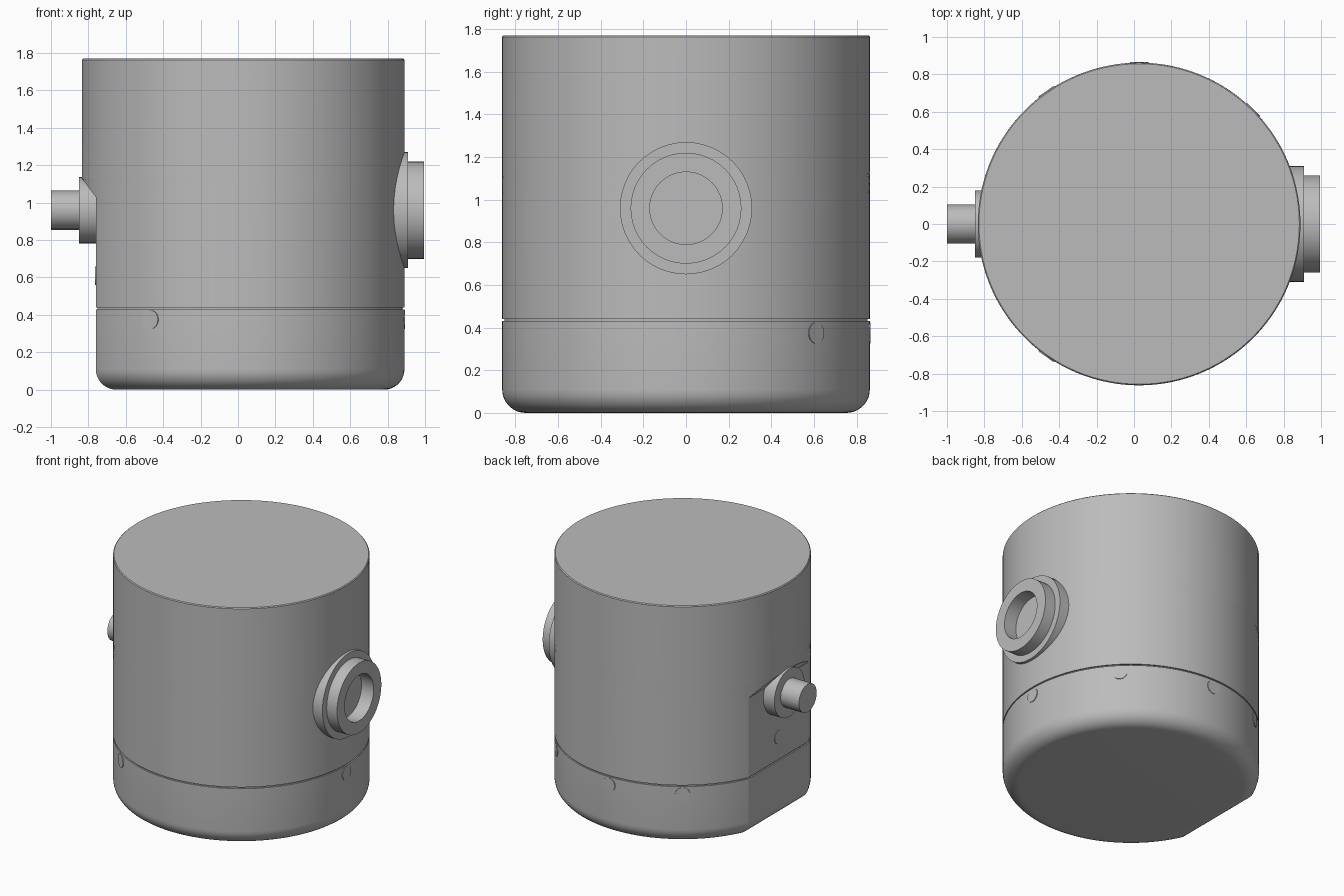
import bpy
import bmesh
import math
from mathutils import Matrix, Vector

cube = bpy.data.objects.get("Cube")
if cube:
    bpy.data.objects.remove(cube, do_unlink=True)

CX, R, FLAT = 0.0275, 0.8625, -0.76   # body axis, radius, flat side position
ROUND, PORT_Z = 0.11, 0.96

grey = bpy.data.materials.new("housing_grey")
grey.use_nodes = True
grey.diffuse_color = (0.5, 0.5, 0.5, 1)
grey.node_tree.nodes["Principled BSDF"].inputs["Base Color"].default_value = (0.5, 0.5, 0.5, 1)


def finish(bm, name, angle):
    bmesh.ops.remove_doubles(bm, verts=bm.verts, dist=1e-5)
    bmesh.ops.recalc_face_normals(bm, faces=bm.faces)
    mesh = bpy.data.meshes.new(name)
    bm.to_mesh(mesh)
    bm.free()
    mesh.materials.append(grey)
    obj = bpy.data.objects.new(name, mesh)
    bpy.context.collection.objects.link(obj)
    bpy.ops.object.select_all(action="DESELECT")
    obj.select_set(True)
    bpy.context.view_layer.objects.active = obj
    bpy.ops.object.shade_smooth_by_angle(angle=math.radians(angle))
    return obj


def loft(name, loops, angle):
    """Skin a list of equally long point loops and cap both ends."""
    bm = bmesh.new()
    rings = [[bm.verts.new(p) for p in loop] for loop in loops]
    for a, b in zip(rings, rings[1:]):
        for i in range(len(a)):
            j = (i + 1) % len(a)
            bm.faces.new((a[i], a[j], b[j], b[i]))
    bm.faces.new(rings[0])
    bm.faces.new(rings[-1])
    return finish(bm, name, angle)


def d_loop(z, inset=0.0, flat=FLAT, n=112):
    """Circle cut by a straight side facing -x, shrunk by inset."""
    r = R - inset
    end = math.acos(max(-1.0, (flat + inset - CX) / r))
    return [(CX + r * math.cos(t), r * math.sin(t), z)
            for t in (end * (2 * i / n - 1) for i in range(n + 1))]


def turned_part(name, profile, direction, sides):
    """Turn an (x, radius) profile about the horizontal port axis."""
    loops = [[(direction * x, r * math.cos(2 * math.pi * i / sides),
               PORT_Z + r * math.sin(2 * math.pi * i / sides)) for i in range(sides)]
             for x, r in profile]
    return loft(name, loops, 35)


def round_plug(name, location, normal):
    bm = bmesh.new()
    turn = Vector(normal).to_track_quat("Z", "Y").to_matrix().to_4x4()
    bmesh.ops.create_cone(bm, cap_ends=True, segments=24, radius1=0.05, radius2=0.05,
                          depth=0.008, matrix=Matrix.Translation(location) @ turn)
    return finish(bm, name, 35)


# Lower cup with rounded bottom edge
steps = [math.pi / 2 * i / 9 for i in range(10)]
cup = [d_loop(ROUND * (1 - math.sin(t)), ROUND * (1 - math.cos(t))) for t in reversed(steps)]
cup += [d_loop(0.43), d_loop(0.43, 0.01), d_loop(0.436, 0.01)]
loft("lower_cup", cup, 16)

# Upper housing: the flat side runs out through a slope into the full circle
housing = [d_loop(0.434, 0.01), d_loop(0.44, 0.01), d_loop(0.44)]
for i in range(9):
    k = i / 8
    housing.append(d_loop(1.03 + 0.1 * k, 0, FLAT + k * (CX - R - FLAT)))
housing += [d_loop(1.764, 0, CX - R), d_loop(1.77, 0.006, CX - R - 0.006)]
loft("upper_housing", housing, 16)

# Stepped hollow port on the left, shaft on the right
turned_part("port_collar", [(0.78, 0.31), (0.91, 0.31), (0.91, 0.26), (0.995, 0.26),
                            (0.995, 0.17), (0.895, 0.17)], 1, 48)
turned_part("shaft_flange", [(0.7, 0.178), (0.85, 0.178)], -1, 32)
turned_part("shaft_pin", [(0.8, 0.105), (1.0, 0.105)], -1, 16)

# Small round plugs around the cup, and one on the flat side
for angle in (0, 45, 90, 125, -125):
    a = math.radians(angle)
    out = Vector((math.cos(a), math.sin(a), 0))
    round_plug("cup_plug", Vector((CX, 0, 0.375)) + out * R, out)
round_plug("flat_side_plug", Vector((FLAT, 0, 0.61)), (-1, 0, 0))
